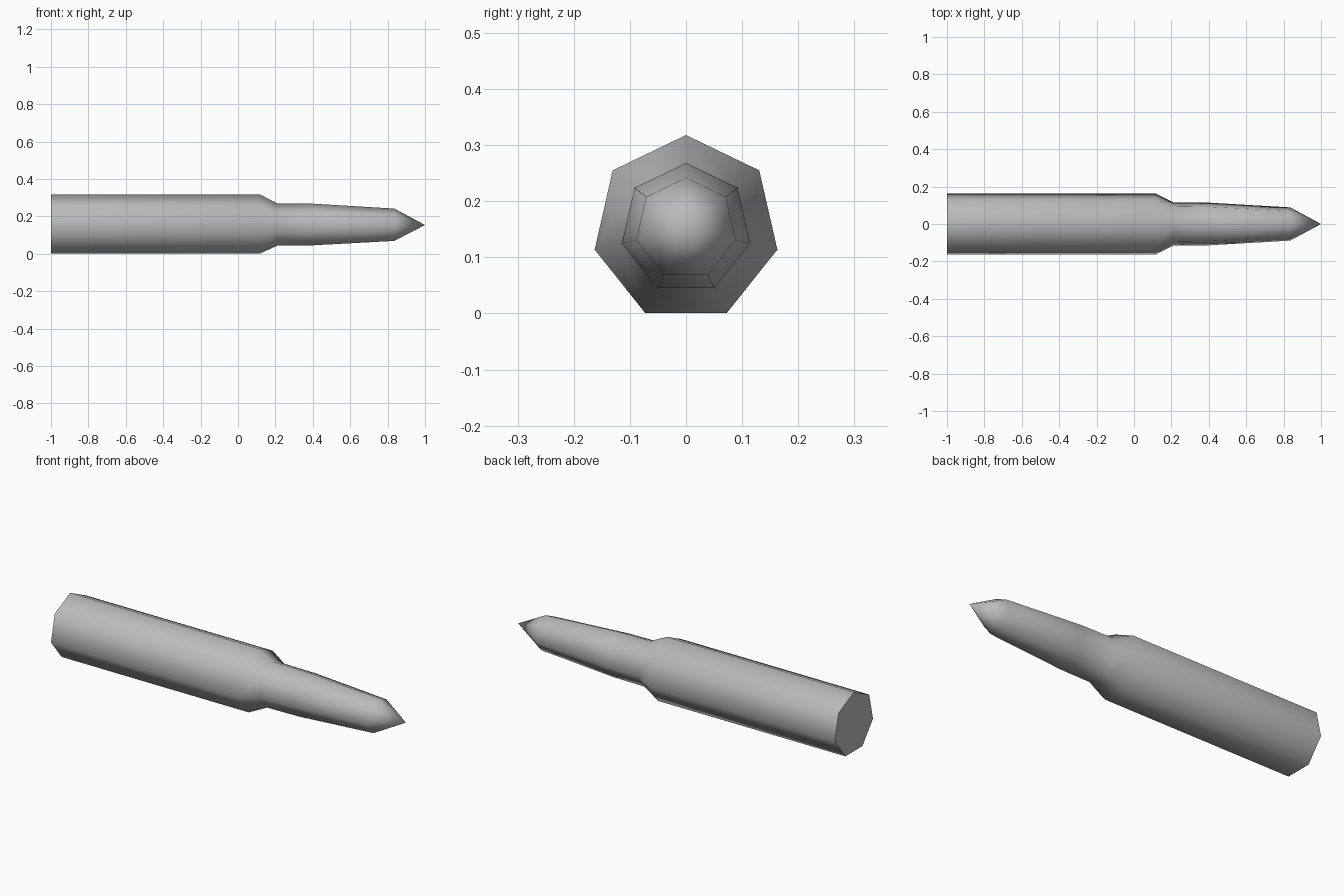
import bpy, bmesh, math

cube = bpy.data.objects.get("Cube")
if cube:
    bpy.data.objects.remove(cube, do_unlink=True)

SIDES = 7
AXIS_Z = 0.151

grey = bpy.data.materials.new("plain_grey")
grey.use_nodes = True
colour = (0.5, 0.5, 0.5, 1)
grey.diffuse_color = colour
grey.node_tree.nodes["Principled BSDF"].inputs["Base Color"].default_value = colour

# Outline along x: (position, radius), from the flat base to the tip
profile = [(-1, 0.167), (0.115, 0.167), (0.21, 0.119), (0.4, 0.117), (0.835, 0.091)]

bm = bmesh.new()
rings = []
for x, r in profile:
    ring = []
    for i in range(SIDES):
        a = math.tau * i / SIDES
        ring.append(bm.verts.new((x, r * math.sin(a), AXIS_Z + r * math.cos(a))))
    rings.append(ring)

# Case, shoulder and tapered body
for lower, upper in zip(rings, rings[1:]):
    for i in range(SIDES):
        j = (i + 1) % SIDES
        bm.faces.new((lower[i], lower[j], upper[j], upper[i]))

# Pointed tip and flat base
tip = bm.verts.new((1, 0, AXIS_Z + 0.003))
for i in range(SIDES):
    bm.faces.new((rings[-1][i], rings[-1][(i + 1) % SIDES], tip))
bm.faces.new(rings[0])
bmesh.ops.recalc_face_normals(bm, faces=bm.faces)

mesh = bpy.data.meshes.new("pointed_cartridge")
bm.to_mesh(mesh)
bm.free()
mesh.materials.append(grey)
cartridge = bpy.data.objects.new("pointed_cartridge", mesh)
bpy.context.collection.objects.link(cartridge)

# Smooth sides, crisp base edge
bpy.ops.object.select_all(action="DESELECT")
cartridge.select_set(True)
bpy.context.view_layer.objects.active = cartridge
bpy.ops.object.shade_smooth_by_angle(angle=math.radians(60))
